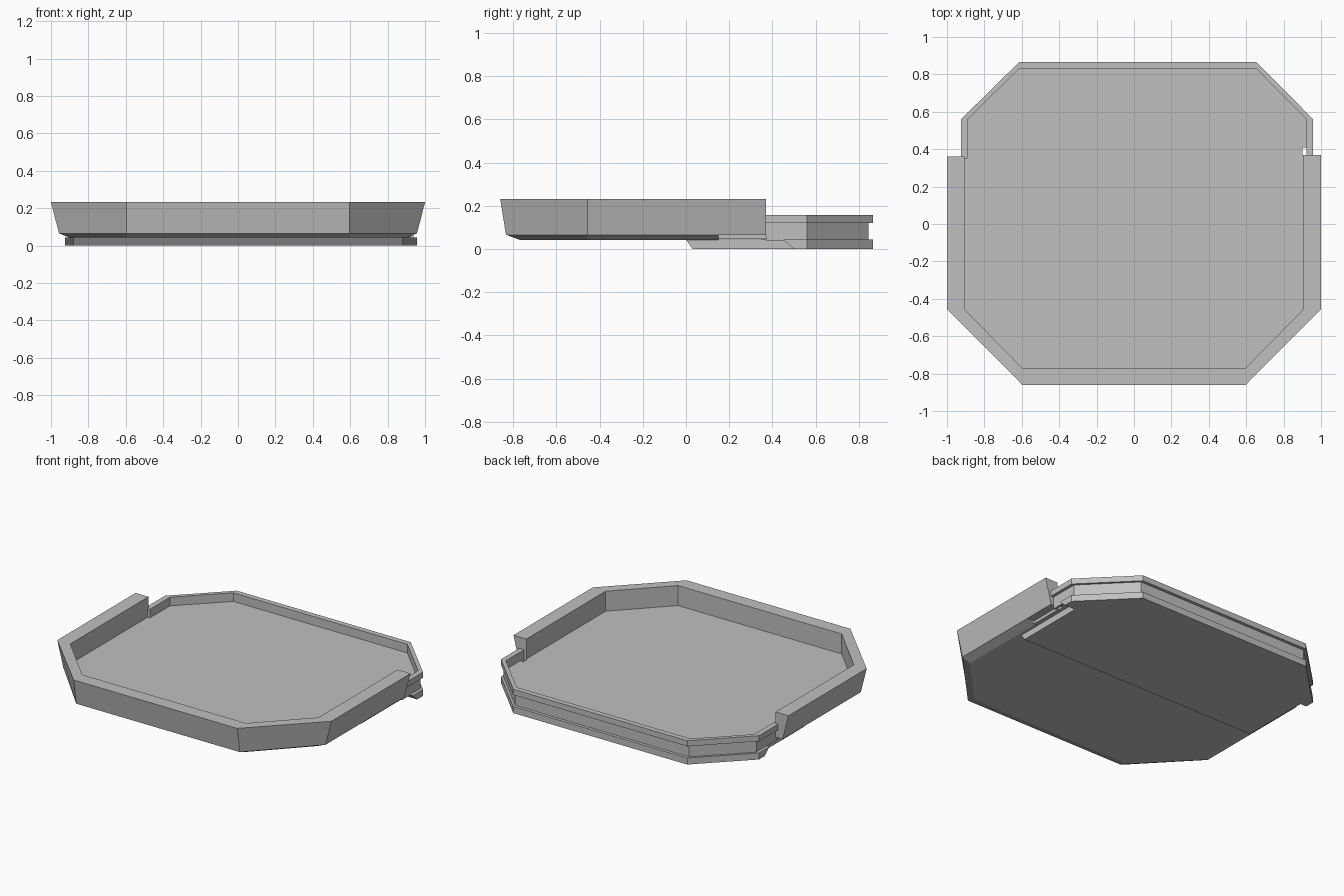
import bpy, bmesh

cube = bpy.data.objects.get("Cube")
if cube:
    bpy.data.objects.remove(cube, do_unlink=True)

grey = bpy.data.materials.new("plain grey")
grey.use_nodes = True
colour = (0.53, 0.53, 0.53, 1)
grey.diffuse_color = colour
grey.node_tree.nodes["Principled BSDF"].inputs["Base Color"].default_value = colour


def loft(name, loops, sweep=False):
    """Skin (outline, z) loops: a capped solid, or an open path with a closed section."""
    bm = bmesh.new()
    rows = [[bm.verts.new((x, y, z)) for x, y in pts] for pts, z in loops]
    n = len(rows[0])
    for i in range(len(rows) if sweep else len(rows) - 1):
        a, b = rows[i], rows[(i + 1) % len(rows)]
        for j in range(n - 1 if sweep else n):
            k = (j + 1) % n
            bm.faces.new((a[j], a[k], b[k], b[j]))
    if sweep:
        bm.faces.new([r[0] for r in rows])
        bm.faces.new([r[-1] for r in rows])
    else:
        bm.faces.new(rows[0])
        bm.faces.new(rows[-1])
    bmesh.ops.recalc_face_normals(bm, faces=bm.faces)
    mesh = bpy.data.meshes.new(name)
    bm.to_mesh(mesh)
    bm.free()
    mesh.materials.append(grey)
    obj = bpy.data.objects.new(name, mesh)
    bpy.context.collection.objects.link(obj)
    return obj


def front_path(x, y, left_end=0.37, right_end=0.36):
    """Chamfered outline around the front half."""
    return [(-x, right_end), (-x, -0.455), (-0.597, -y), (0.597, -y),
            (x, -0.455), (x, left_end)]


def back_path(inset, left_end=0.37, right_end=0.35):
    """Chamfered outline around the back half, slightly off centre."""
    return [(0.958 - inset, left_end), (0.958 - inset, 0.56),
            (0.655, 0.865 - inset), (-0.615, 0.865 - inset),
            (-0.925 + inset, 0.56), (-0.925 + inset, right_end)]


# Tall leaning wall around the front and sides
loft("front_wall", [(front_path(1.0, 0.86), 0.232),
                    (front_path(0.957, 0.833), 0.065),
                    (front_path(0.906, 0.77), 0.065),
                    (front_path(0.906, 0.77), 0.232)], sweep=True)

# Bevelled underside of the front half
loft("front_underside", [(front_path(0.957, 0.833, 0.15, 0.15), 0.066),
                         (front_path(0.9, 0.77, 0.15, 0.15), 0.042)])

# Low grooved rim around the back
loft("back_rim", [(back_path(0), 0.157), (back_path(0), 0.12),
                  (back_path(0.02), 0.12), (back_path(0.02), 0.04),
                  (back_path(0.036), 0.04), (back_path(0.036), 0.157)], sweep=True)

# Tray floor, with a small notch at the left
notch = [(0.9, 0.37), (0.9, 0.41)]
floor = front_path(0.906, 0.77) + notch + back_path(0.036, left_end=0.41, right_end=0.36)
loft("tray_floor", [(floor, 0.045), (floor, 0.1)])


# Raised foot under the back half, flaring into the lower flange
def foot(front, wing):
    return ([(-0.88, front), (0.88, front), (0.88, wing)]
            + back_path(0, wing, wing) + [(-0.88, wing)])


loft("back_foot", [(foot(0.03, 0.5), 0.0), (foot(0.0, 0.45), 0.043)])
